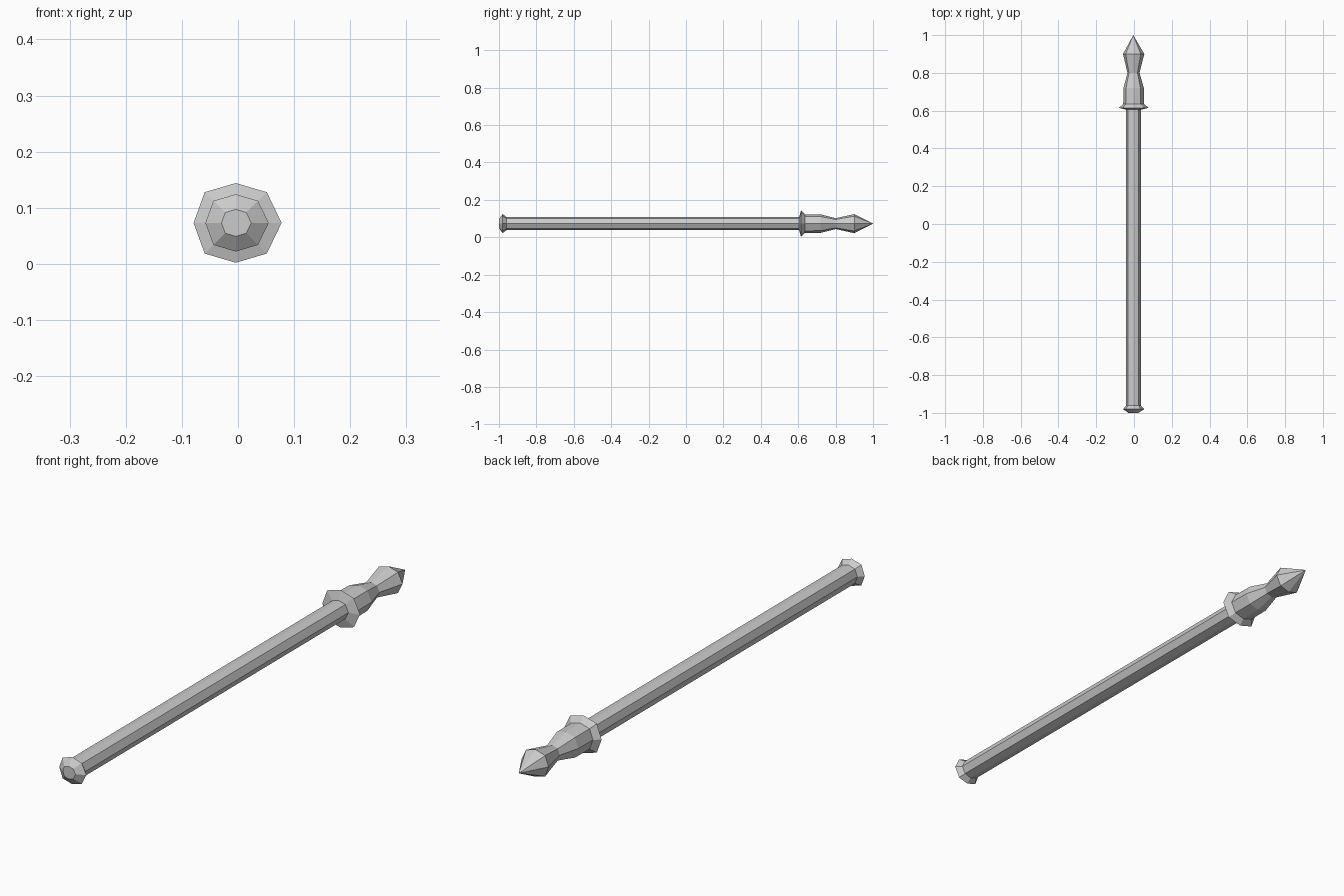
import bpy, bmesh

if "Cube" in bpy.data.objects:
    bpy.data.objects.remove(bpy.data.objects["Cube"])

CX, CZ = -0.004, 0.073
# slightly uneven octagon cross-section (x, z), unit radius = vertical half height
SECTION = [(1.15, 0), (0.78, 0.77), (0, 1), (-0.78, 0.77),
           (-1.06, 0), (-0.78, -0.77), (0, -1), (0.78, -0.77)]


def lathe(name, profile):
    """Loft the octagon along y through (y, radius) stations and cap both ends."""
    bm = bmesh.new()
    rings = []
    for y, r in profile:
        if r == 0:
            rings.append([bm.verts.new((CX, y, CZ))] * 8)
        else:
            rings.append([bm.verts.new((CX + a * r, y, CZ + b * r)) for a, b in SECTION])
    for lo, hi in zip(rings, rings[1:]):
        for i in range(8):
            j = (i + 1) % 8
            quad = [lo[i], lo[j], hi[j], hi[i]]
            bm.faces.new(list(dict.fromkeys(quad)))
    for ring in (rings[0], rings[-1]):
        if ring[0] is not ring[1]:
            bm.faces.new(ring)
    bmesh.ops.recalc_face_normals(bm, faces=bm.faces)
    mesh = bpy.data.meshes.new(name)
    bm.to_mesh(mesh)
    bm.free()
    obj = bpy.data.objects.new(name, mesh)
    bpy.context.collection.objects.link(obj)
    return obj


# long shaft with the rounded pommel and the flared collar and spear-like head
lathe("mace_body", [
    (-1.0, 0.024), (-0.98, 0.051), (-0.96, 0.035),      # pommel
    (0.605, 0.035),                                     # shaft
    (0.615, 0.071), (0.635, 0.050),                     # collar
    (0.72, 0.049), (0.80, 0.029), (0.90, 0.051), (1.0, 0),  # head
])
